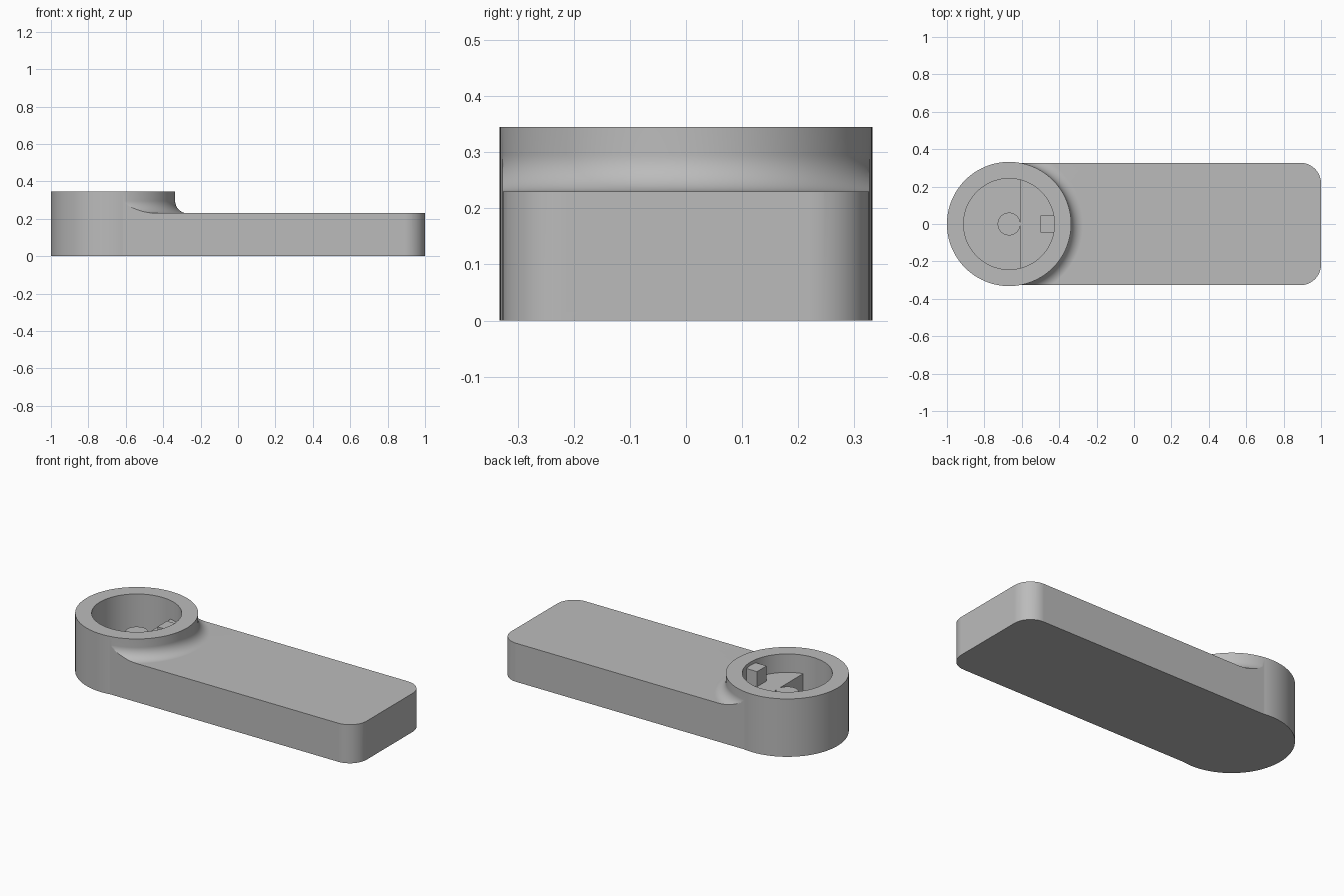
import bpy, bmesh, math

if "Cube" in bpy.data.objects:
    bpy.data.objects.remove(bpy.data.objects["Cube"])

HUB_X, HUB_R, HUB_H = -0.668, 0.332, 0.345
ARM_W, ARM_H = 0.327, 0.23
FILLET = 0.065
SEG = 128


def finish(name, bm):
    bmesh.ops.recalc_face_normals(bm, faces=bm.faces)
    mesh = bpy.data.meshes.new(name)
    bm.to_mesh(mesh)
    bm.free()
    obj = bpy.data.objects.new(name, mesh)
    bpy.context.collection.objects.link(obj)
    return obj


def prism(name, outline, z0, z1):
    """Extrude a flat outline from z0 to z1."""
    bm = bmesh.new()
    face = bm.faces.new([bm.verts.new((x, y, z0)) for x, y in outline])
    top = bmesh.ops.extrude_face_region(bm, geom=[face])["geom"]
    bmesh.ops.translate(bm, vec=(0, 0, z1 - z0),
                        verts=[v for v in top if isinstance(v, bmesh.types.BMVert)])
    return finish(name, bm)


def arc(cx, cy, r, a0, a1, n):
    return [(cx + r * math.cos(a0 + (a1 - a0) * i / n),
             cy + r * math.sin(a0 + (a1 - a0) * i / n)) for i in range(n + 1)]


def disc(name, r, z0, z1, n=SEG):
    return prism(name, arc(HUB_X, 0, r, 0, math.tau, n)[:-1], z0, z1)


def ring(name, profile):
    """Revolve a closed (radius, z) profile around the hub axis."""
    bm = bmesh.new()
    loops = [[bm.verts.new((HUB_X + r * math.cos(math.tau * i / SEG),
                            r * math.sin(math.tau * i / SEG), z)) for r, z in profile]
             for i in range(SEG)]
    n = len(profile)
    for i in range(SEG):
        a, b = loops[i], loops[(i + 1) % SEG]
        for j in range(n):
            k = (j + 1) % n
            bm.faces.new((a[j], b[j], b[k], a[k]))
    return finish(name, bm)


def combine(target, tool, operation):
    mod = target.modifiers.new(operation.lower(), "BOOLEAN")
    mod.operation, mod.solver, mod.object = operation, "EXACT", tool
    bpy.context.view_layer.objects.active = target
    bpy.ops.object.modifier_apply(modifier=mod.name)
    bpy.data.objects.remove(tool)


# Arm with rounded far corners, tall enough to hold the fillet
c = 0.11
outline = [(HUB_X, -ARM_W)]
outline += arc(1 - c, -ARM_W + c, c, -math.pi / 2, 0, 12)
outline += arc(1 - c, ARM_W - c, c, 0, math.pi / 2, 12)
outline += [(HUB_X, ARM_W)]
body = prism("lever_handle", outline, 0, 0.32)

# Cut the arm down to its height, leaving a concave fillet round the hub
profile = [(0.326, 0.45), (0.326, ARM_H + FILLET + 0.001)]
profile += arc(HUB_R + FILLET, ARM_H + FILLET, FILLET, math.pi, 1.5 * math.pi, 12)
profile += [(2.5, ARM_H), (2.5, 0.45)]
combine(body, ring("fillet_cutter", profile), "DIFFERENCE")

# Hub
combine(body, disc("hub", HUB_R, 0, HUB_H), "UNION")

# Bore, shaped around a half-floor step, a centre pin and a key
bore = disc("bore_cutter", 0.243, 0.09, 0.5)
step_x = 0.06
a = math.acos(step_x / 0.27)
combine(bore, prism("step", arc(HUB_X, 0, 0.27, -a, a, 48), 0.02, 0.235), "DIFFERENCE")
combine(bore, disc("pin", 0.061, 0.02, 0.235, 48), "DIFFERENCE")
key = [(-0.5, -0.045), (-0.4, -0.045), (-0.4, 0.045), (-0.5, 0.045)]
combine(bore, prism("key", key, 0.15, 0.325), "DIFFERENCE")
combine(body, bore, "DIFFERENCE")

# Plain grey finish, smooth curves with sharp edges
grey = bpy.data.materials.new("grey")
grey.diffuse_color = (0.5, 0.5, 0.5, 1)
grey.use_nodes = True
grey.node_tree.nodes["Principled BSDF"].inputs["Base Color"].default_value = grey.diffuse_color
body.data.materials.clear()
body.data.materials.append(grey)
for p in body.data.polygons:
    p.material_index = 0
bpy.ops.object.select_all(action="DESELECT")
body.select_set(True)
bpy.context.view_layer.objects.active = body
bpy.ops.object.shade_smooth_by_angle(angle=math.radians(30))
weighted = body.modifiers.new("even_shading", "WEIGHTED_NORMAL")
weighted.keep_sharp = True
